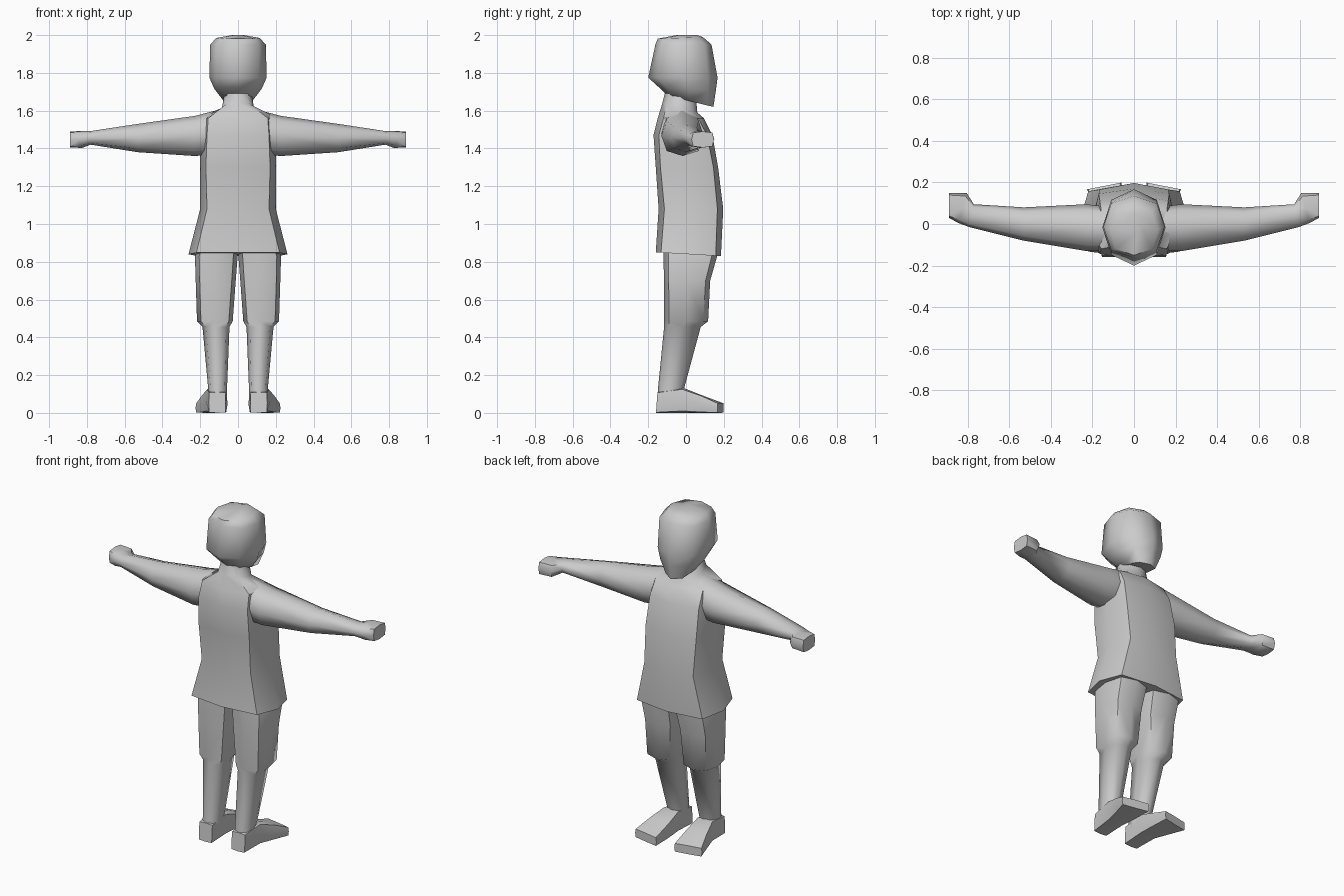
import bpy, bmesh, math

# (a, b, along) component order for each loft axis
ORDER = {'z': lambda a, b, t: (a, b, t),
         'x': lambda a, b, t: (t, a, b),
         'y': lambda a, b, t: (a, t, b)}


def loft(name, axis, rings, mirror=False):
    """Eight-sided loft. Ring: t, a0, a1, b0, b1, corner, shear_a, shear_b."""
    bm = bmesh.new()
    loops = []
    for r in rings:
        t, a0, a1, b0, b1, q, sa, sb = tuple(r) + (0,) * (8 - len(r))
        loop = []
        for k in range(8):
            u = round(math.cos(k * math.pi / 4))  if k % 2 == 0 else math.copysign(q, math.cos(k * math.pi / 4))
            v = round(math.sin(k * math.pi / 4))  if k % 2 == 0 else math.copysign(q, math.sin(k * math.pi / 4))
            a = (a0 + a1) / 2 + u * (a1 - a0) / 2
            b = (b0 + b1) / 2 + v * (b1 - b0) / 2
            loop.append(bm.verts.new(ORDER[axis](a, b, t + sa * u + sb * v)))
        loops.append(loop)
    for lo, hi in zip(loops, loops[1:]):
        for k in range(8):
            j = (k + 1) % 8
            bm.faces.new((lo[k], lo[j], hi[j], hi[k]))
    bm.faces.new(loops[0])
    bm.faces.new(loops[-1])
    bmesh.ops.recalc_face_normals(bm, faces=bm.faces[:])
    me = bpy.data.meshes.new(name)
    bm.to_mesh(me)
    bm.free()
    ob = bpy.data.objects.new(name, me)
    bpy.context.collection.objects.link(ob)
    bpy.ops.object.select_all(action='DESELECT')
    ob.select_set(True)
    bpy.context.view_layer.objects.active = ob
    bpy.ops.object.shade_smooth_by_angle(angle=math.radians(55))
    if mirror:
        mod = ob.modifiers.new("Mirror", 'MIRROR')
        mod.use_clip = False
        mod.use_mirror_merge = False
    return ob


# head, chin towards +y
loft("head", 'z', [
    (1.65, -.075, .075, -.10, .145, .75, 0, -.03),
    (1.715, -.125, .125, -.145, .158, .73, 0, -.01),
    (1.775, -.152, .152, -.20, .167, .72),
    (1.95, -.147, .147, -.162, .135, .75),
    (1.985, -.115, .115, -.15, .09, .75, 0, .004),
    (2.0, -.03, .03, -.05, .06, .7)])

# neck, shirt body and flared hem
loft("shirt_body", 'z', [
    (1.70, -.07, .07, -.11, .05, .72),
    (1.615, -.085, .085, -.125, .06, .75, 0, -.025),
    (1.56, -.21, .21, -.15, .095, .75),
    (1.47, -.20, .20, -.172, .14, .82),
    (1.30, -.20, .20, -.16, .17, .85),
    (1.08, -.20, .20, -.145, .197, .82),
    (0.84, -.262, .262, -.16, .185, .84, 0, -.01)])

# sleeves, arms and fists
loft("arm", 'x', [
    (.10, -.13, .08, 1.37, 1.605, .75),
    (.23, -.13, .095, 1.36, 1.572, .75),
    (.53, -.08, .08, 1.38, 1.53, .72),
    (.78, -.015, .095, 1.42, 1.492, .75, -.01),
    (.825, .005, .15, 1.403, 1.492, .78, -.02),
    (.89, .03, .148, 1.405, 1.49, .85, 0, 0)], mirror=True)

# shorts and lower legs
loft("leg", 'z', [
    (.88, 0, .21, -.12, .165, .8),
    (.83, .002, .228, -.12, .165, .8),
    (.70, .012, .224, -.116, .128, .8),
    (.485, .028, .217, -.116, .117, .78),
    (.455, .045, .188, -.116, .078, .75),
    (.13, .058, .158, -.148, -.01, .75),
    (.06, .06, .158, -.15, -.03, .75)], mirror=True)

# feet, widening towards slanted toes
loft("foot", 'y', [
    (-.155, .065, .155, 0, .11, .95, 0, .004),
    (-.02, .057, .172, 0, .135, .85),
    (.08, .055, .20, 0, .095, .9),
    (.183, .06, .225, 0, .052, .95, -.016)], mirror=True)
